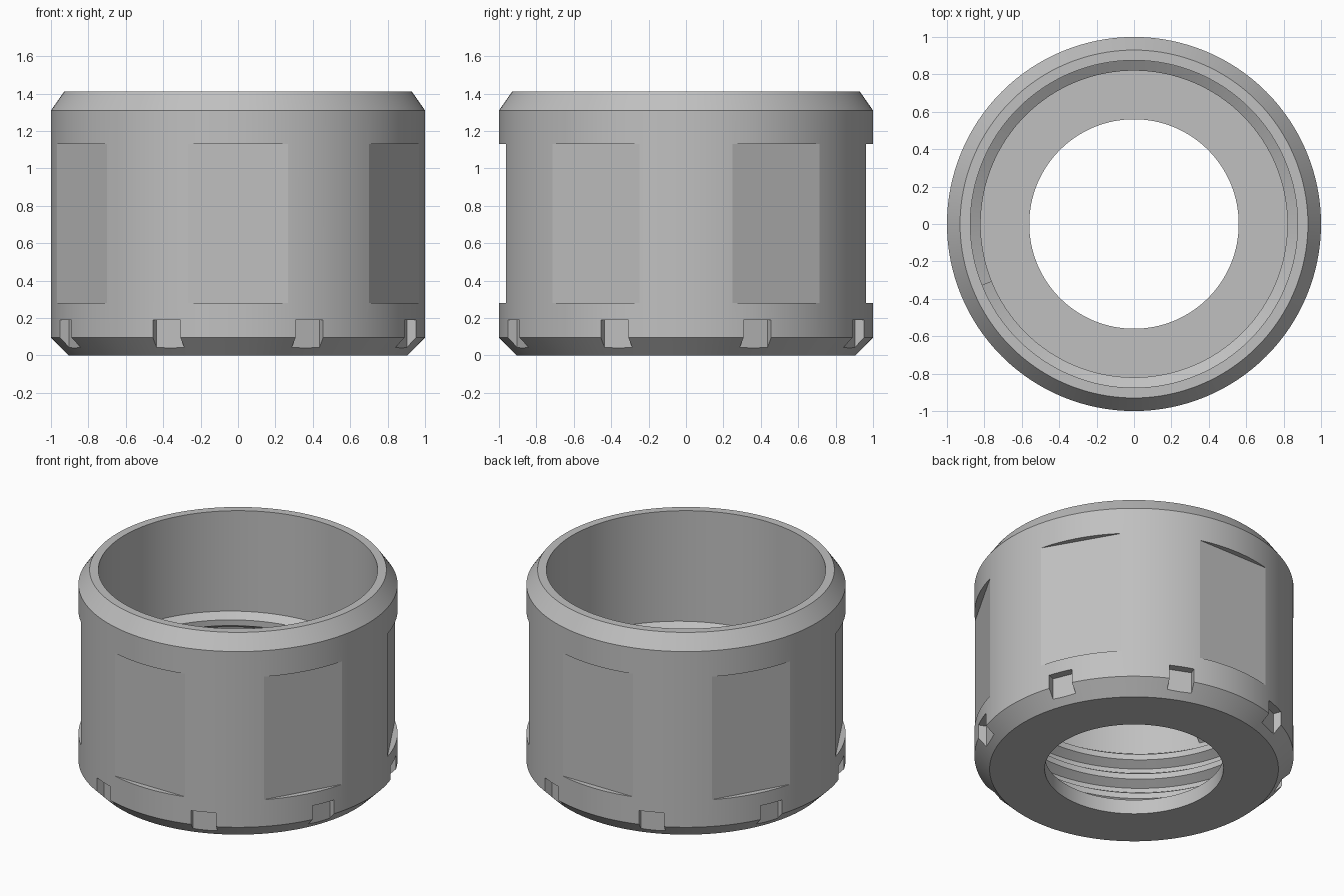
import bpy, bmesh, math
from mathutils import Matrix, Vector

if "Cube" in bpy.data.objects:
    bpy.data.objects.remove(bpy.data.objects["Cube"], do_unlink=True)

steel = bpy.data.materials.new("steel_grey")
steel.use_nodes = True
GREY = (0.53, 0.53, 0.53, 1)
steel.diffuse_color = GREY
steel.node_tree.nodes["Principled BSDF"].inputs["Base Color"].default_value = GREY

SEGMENTS = 128


def finish(name, bm):
    bmesh.ops.recalc_face_normals(bm, faces=bm.faces)
    mesh = bpy.data.meshes.new(name)
    bm.to_mesh(mesh)
    bm.free()
    mesh.materials.append(steel)
    obj = bpy.data.objects.new(name, mesh)
    bpy.context.collection.objects.link(obj)
    return obj


def select_only(obj):
    bpy.ops.object.select_all(action='DESELECT')
    obj.select_set(True)
    bpy.context.view_layer.objects.active = obj


def sweep(name, rings, closed):
    """Skin a list of equal point rings, capping the ends when open."""
    bm = bmesh.new()
    rows = [[bm.verts.new(p) for p in ring] for ring in rings]
    n = len(rows[0])
    pairs = list(zip(rows, rows[1:]))
    if closed:
        pairs.append((rows[-1], rows[0]))
    else:
        bm.faces.new(rows[0])
        bm.faces.new(rows[-1])
    for a, b in pairs:
        for i in range(n):
            j = (i + 1) % n
            bm.faces.new((a[i], a[j], b[j], b[i]))
    return finish(name, bm)


def at_angle(r, z, a):
    return Vector((r * math.cos(a), r * math.sin(a), z))


def ring_cutter(name, count, first, inner, half_width, z0, z1):
    """Boxes around the axis whose inner faces lie at distance inner."""
    bm = bmesh.new()
    depth = 0.3
    for k in range(count):
        turn = Matrix.Rotation(first + k * math.tau / count, 4, 'Z')
        move = Matrix.Translation((inner + depth / 2, 0, (z0 + z1) / 2))
        size = Matrix.Diagonal((depth, half_width * 2, z1 - z0, 1))
        bmesh.ops.create_cube(bm, size=1, matrix=turn @ move @ size)
    obj = finish(name, bm)
    obj.hide_render = True
    return obj


def cut(target, cutter):
    mod = target.modifiers.new("cut", 'BOOLEAN')
    mod.operation = 'DIFFERENCE'
    mod.solver = 'EXACT'
    mod.object = cutter
    select_only(target)
    bpy.ops.object.modifier_apply(modifier=mod.name)
    bpy.data.objects.remove(cutter, do_unlink=True)


# Turned body: chamfered outside, wide bore, floor with a smaller hole
profile = [(0.56, 0), (0.905, 0), (1, 0.095), (1, 1.31), (0.93, 1.41),
           (0.875, 1.41), (0.875, 0.1), (0.56, 0.1)]
body = sweep("nut_body",
             [[at_angle(r, z, math.tau * s / SEGMENTS) for r, z in profile]
              for s in range(SEGMENTS)], closed=True)

# Six wrench flats and eight spanner notches
cut(body, ring_cutter("flat_cutter", 6, math.radians(30), 0.963, 0.35, 0.28, 1.13))
cut(body, ring_cutter("notch_cutter", 8, math.radians(22.5), 0.945, 0.08, -0.1, 0.19))

# Internal helical thread, its root buried in the wall
ridge = [(0.9, -0.055), (0.875, -0.055), (0.82, -0.02),
         (0.82, 0.02), (0.875, 0.055), (0.9, 0.055)]
PITCH, TURNS, TOP = 0.14, 4, 0.69
END = math.radians(202)
steps = TURNS * SEGMENTS
rings = []
for s in range(steps + 1):
    back = (steps - s) / SEGMENTS
    rings.append([at_angle(r, TOP - back * PITCH + dz, END - back * math.tau)
                  for r, dz in ridge])
thread = sweep("inner_thread", rings, closed=False)

for part in (body, thread):
    select_only(part)
    bpy.ops.object.shade_smooth_by_angle(angle=math.radians(10))
